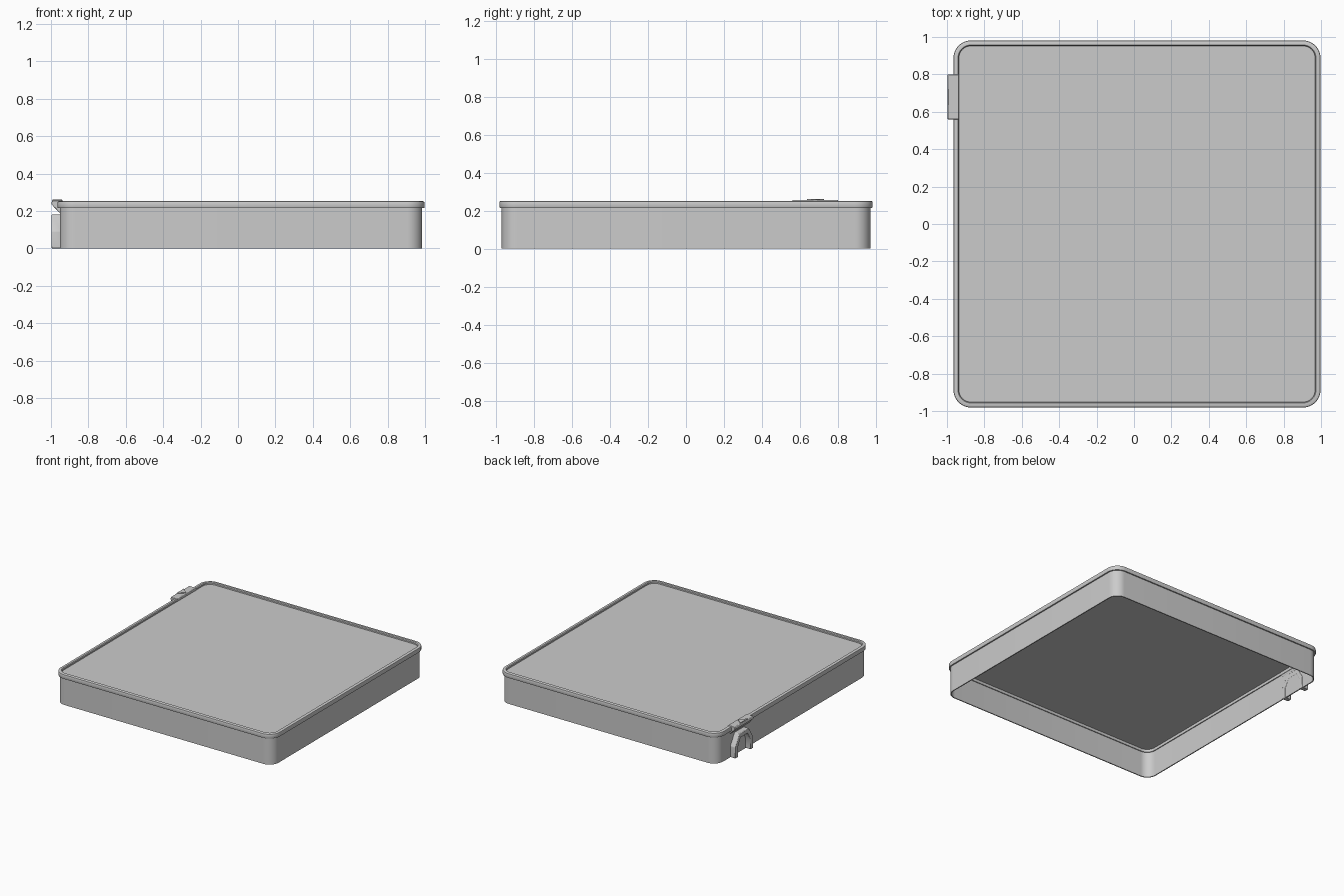
import bpy, bmesh, math

old = bpy.data.objects.get("Cube")
if old:
    bpy.data.objects.remove(old, do_unlink=True)

CENTRE_X = 0.016
LATCH_Y = 0.68

plastic = bpy.data.materials.new("light grey plastic")
plastic.use_nodes = True
grey = (0.6, 0.6, 0.6, 1)
plastic.diffuse_color = grey
plastic.node_tree.nodes["Principled BSDF"].inputs["Base Color"].default_value = grey


def finish(name, bm, angle=35):
    bmesh.ops.recalc_face_normals(bm, faces=bm.faces)
    mesh = bpy.data.meshes.new(name)
    bm.to_mesh(mesh)
    bm.free()
    mesh.materials.append(plastic)
    obj = bpy.data.objects.new(name, mesh)
    bpy.context.collection.objects.link(obj)
    bpy.ops.object.select_all(action="DESELECT")
    obj.select_set(True)
    bpy.context.view_layer.objects.active = obj
    bpy.ops.object.shade_smooth_by_angle(angle=math.radians(angle))
    return obj


def rounded_square(bm, half, z, core=0.888, steps=10):
    # Corner centres are shared, so every loop stays concentric
    loop = []
    for quarter, (sx, sy) in enumerate(((1, 1), (-1, 1), (-1, -1), (1, -1))):
        for i in range(steps + 1):
            a = (quarter + i / steps) * math.pi / 2
            r = half - core
            loop.append(bm.verts.new((CENTRE_X + sx * core + r * math.cos(a),
                                      sy * core + r * math.sin(a), z)))
    return loop


def prism(name, outline, direction, bevel=0.0):
    bm = bmesh.new()
    face = bm.faces.new([bm.verts.new(p) for p in outline])
    new = bmesh.ops.extrude_face_region(bm, geom=[face])["geom"]
    bmesh.ops.translate(bm, vec=direction,
                        verts=[g for g in new if isinstance(g, bmesh.types.BMVert)])
    obj = finish(name, bm)
    if bevel:
        mod = obj.modifiers.new("soft edges", "BEVEL")
        mod.width = bevel
        mod.segments = 2
    return obj


# Open-bottomed tray with a rounded rim and recessed panel
profile = [(.952, .235), (.952, .246), (.957, .252), (.972, .252), (.979, .249),
           (.981, .243), (.981, .219), (.979, .215), (.969, .215), (.969, 0),
           (.961, 0), (.961, .207), (.954, .207), (.954, .229)]
bm = bmesh.new()
loops = [rounded_square(bm, half, z) for half, z in profile]
for a, b in zip(loops, loops[1:]):
    for i in range(len(a)):
        j = (i + 1) % len(a)
        bm.faces.new((a[i], a[j], b[j], b[i]))
bm.faces.new(loops[0])
bm.faces.new(loops[-1])
finish("tray_shell", bm)

# Latch arch: outer outline followed by the inner one, mirrored about its middle
outer = [(.115, 0), (.115, .09), (.06, .18)]
inner = [(.08, 0), (.08, .08), (.045, .145)]


def mirrored(points):
    return points + [(-y, z) for y, z in reversed(points)]


arch = mirrored(outer) + mirrored(inner)[::-1]
prism("latch_arch", [(-.998, LATCH_Y + y, z) for y, z in arch], (.055, 0, 0), .004)

# Clip hooked over the rim
hook = [(-.998, .236), (-.955, .19), (-.945, .19), (-.935, .235), (-.935, .256), (-.994, .256)]
prism("latch_clip", [(x, LATCH_Y - .12, z) for x, z in hook], (0, .24, 0), .004)

# Raised arrow on the clip
arrow = [(-.993, .045), (-.94, 0), (-.993, -.045)]
prism("clip_arrow", [(x, LATCH_Y + y, .254) for x, y in arrow], (0, 0, .007))
